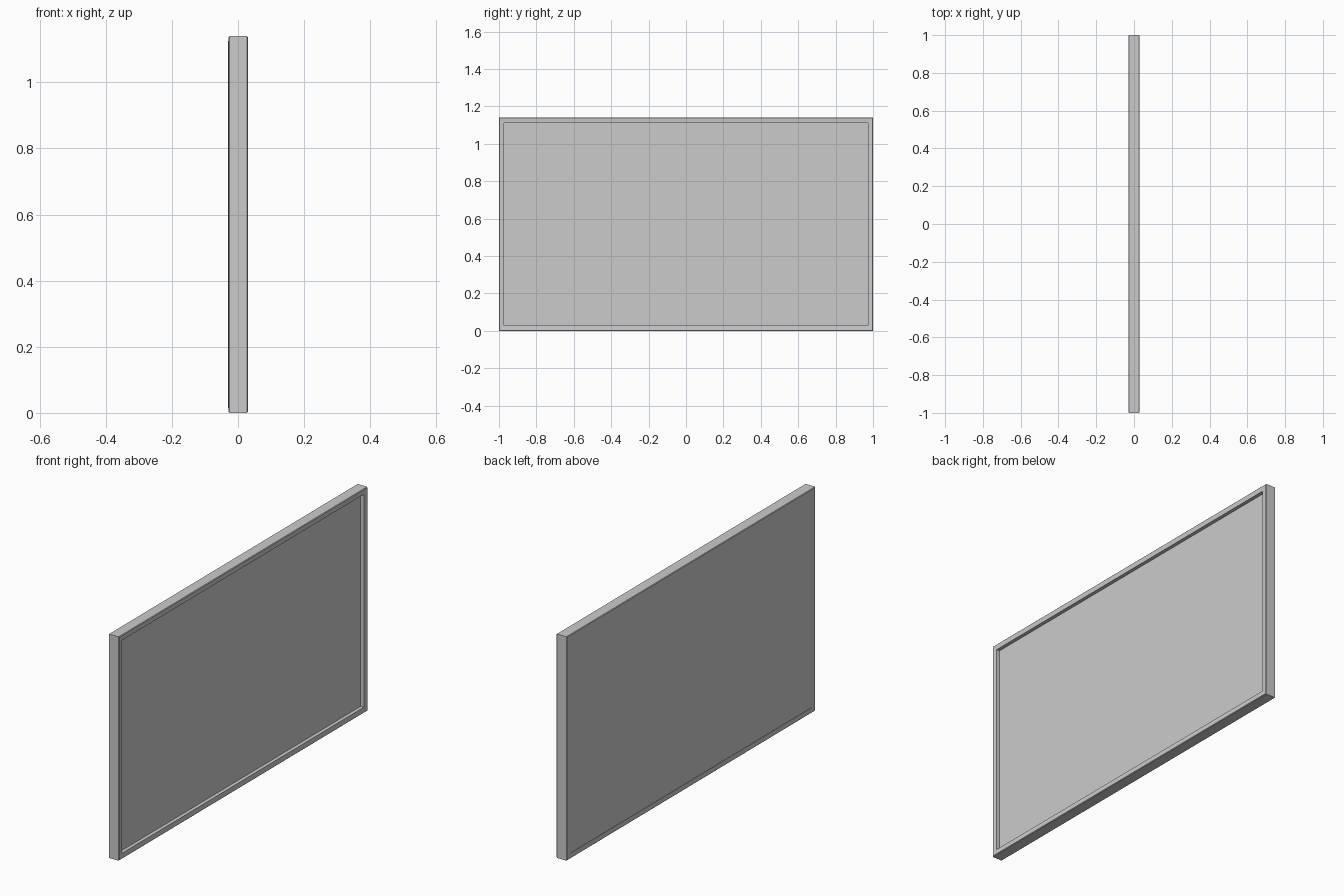
import bpy, bmesh

if "Cube" in bpy.data.objects:
    bpy.data.objects.remove(bpy.data.objects["Cube"])

W, H, B = 1.0, 1.14, 0.028   # half width, height, border width


def loop(bm, inset, x):
    """Rectangular ring of vertices in the YZ plane."""
    y, lo, hi = W - inset, inset, H - inset
    return [bm.verts.new((x, a, b)) for a, b in ((-y, lo), (y, lo), (y, hi), (-y, hi))]


def mesh_object(name, bm):
    bmesh.ops.recalc_face_normals(bm, faces=bm.faces)
    me = bpy.data.meshes.new(name)
    bm.to_mesh(me)
    bm.free()
    ob = bpy.data.objects.new(name, me)
    bpy.context.collection.objects.link(ob)
    return ob


# Mitred frame: closed cross-section (inset, x) swept round the rectangle
profile = [(0, -0.026), (0, 0.027), (0.003, 0.03), (B, 0.028),
           (B, -0.03), (0.003, -0.029)]
bm = bmesh.new()
rings = [loop(bm, i, x) for i, x in profile]
for a, b in zip(rings, rings[1:] + rings[:1]):
    for k in range(4):
        n = (k + 1) % 4
        bm.faces.new((a[k], a[n], b[n], b[k]))
mesh_object("frame", bm)

# Panel: recessed on the +x side, nearly flush on the -x side
bm = bmesh.new()
bmesh.ops.create_cube(bm, size=1)
for v in bm.verts:
    v.co.x = 0.010 if v.co.x > 0 else -0.028
    v.co.y *= 2 * (W - B)
    v.co.z = H / 2 + v.co.z * (H - 2 * B)
mesh_object("panel", bm)
